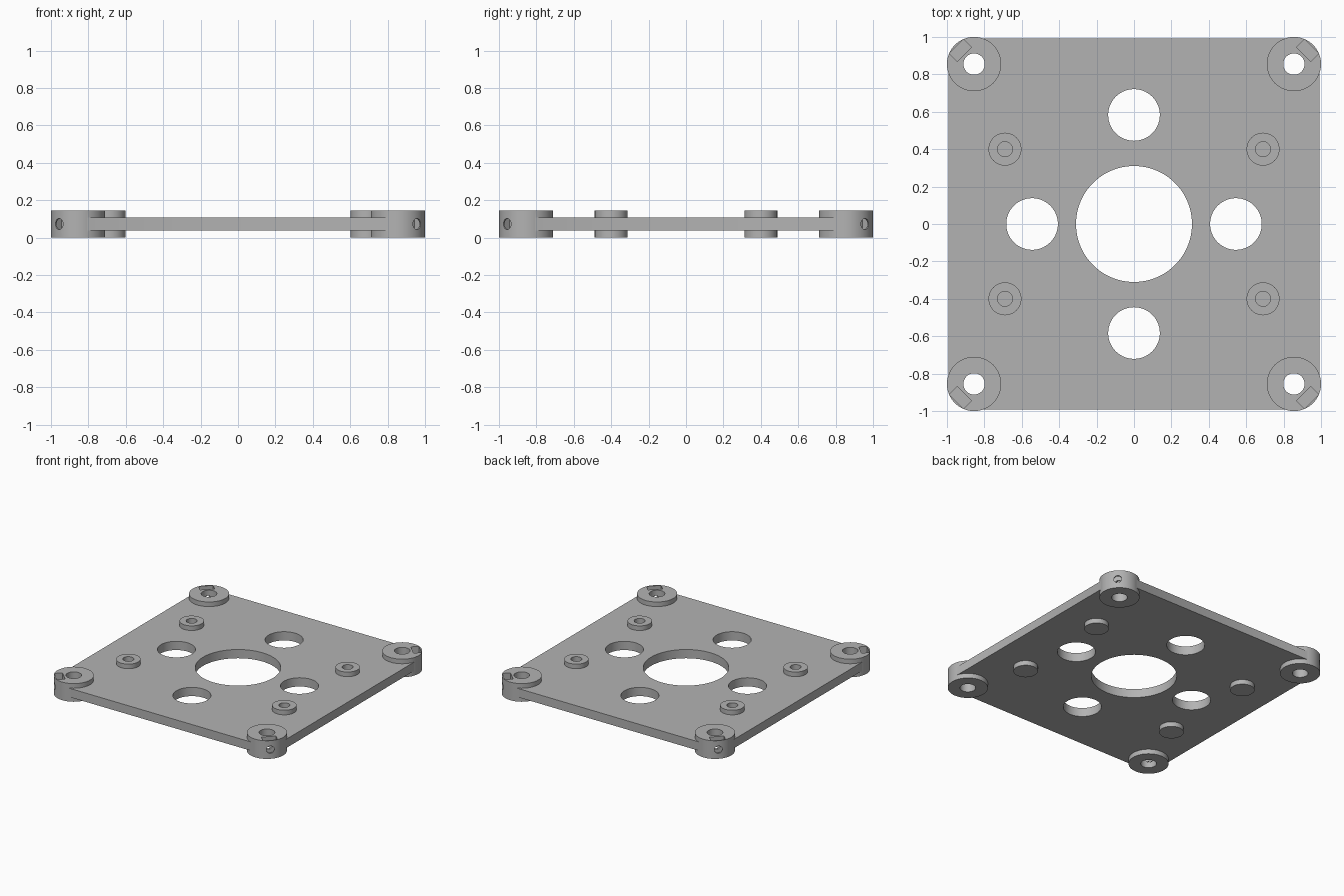
import bpy, bmesh, math
from mathutils import Matrix, Vector

if "Cube" in bpy.data.objects:
    bpy.data.objects.remove(bpy.data.objects["Cube"])

BASE, TOP = 0.0, 0.145           # boss heights
PLATE_Z = (0.038, 0.108)
EDGE, CORNER, BOSS_R = 0.992, 0.855, 0.145
CORNERS = [(sx * CORNER, sy * CORNER) for sx in (-1, 1) for sy in (-1, 1)]
STANDOFFS = [(sx * 0.69, sy * 0.40) for sx in (-1, 1) for sy in (-1, 1)]

grey = bpy.data.materials.new("grey")
grey.diffuse_color = (0.45, 0.45, 0.45, 1)
grey.use_nodes = True
grey.node_tree.nodes["Principled BSDF"].inputs["Base Color"].default_value = grey.diffuse_color


def finish(bm, name):
    bmesh.ops.recalc_face_normals(bm, faces=bm.faces)
    mesh = bpy.data.meshes.new(name)
    bm.to_mesh(mesh)
    bm.free()
    ob = bpy.data.objects.new(name, mesh)
    mesh.materials.append(grey)
    bpy.context.collection.objects.link(ob)
    return ob


def cylinder(bm, x, y, r, z0, z1, n=64):
    bmesh.ops.create_cone(bm, cap_ends=True, segments=n, radius1=r, radius2=r, depth=z1 - z0,
                          matrix=Matrix.Translation((x, y, (z0 + z1) / 2)))


def boolean(target, bm, operation):
    tool = finish(bm, "helper")
    tool.hide_render = True
    mod = target.modifiers.new("cut", 'BOOLEAN')
    mod.operation, mod.object, mod.solver = operation, tool, 'EXACT'
    bpy.context.view_layer.objects.active = target
    bpy.ops.object.modifier_apply(modifier=mod.name)
    bpy.data.objects.remove(tool, do_unlink=True)


# Plate, its corners tucked inside the corner bosses
bm = bmesh.new()
outline = []
for sx, sy in ((1, 1), (-1, 1), (-1, -1), (1, -1)):
    pair = [(sx * EDGE, sy * CORNER), (sx * CORNER, sy * EDGE)]
    outline += pair if sx * sy > 0 else pair[::-1]
face = bm.faces.new([bm.verts.new((x, y, PLATE_Z[0])) for x, y in outline])
side = bmesh.ops.extrude_face_region(bm, geom=[face])
bmesh.ops.translate(bm, vec=(0, 0, PLATE_Z[1] - PLATE_Z[0]),
                    verts=[v for v in side["geom"] if isinstance(v, bmesh.types.BMVert)])
plate = finish(bm, "mounting_plate")

# Corner bosses and small standoffs
bm = bmesh.new()
for x, y in CORNERS:
    cylinder(bm, x, y, BOSS_R, BASE, TOP, 96)
for x, y in STANDOFFS:
    cylinder(bm, x, y, 0.088, BASE, TOP)
boolean(plate, bm, 'UNION')

# Through holes, and blind holes in the standoffs
bm = bmesh.new()
cylinder(bm, 0, 0, 0.31, -0.1, 0.3, 128)
for x, y in ((0.545, 0), (-0.545, 0), (0, 0.583), (0, -0.583)):
    cylinder(bm, x, y, 0.138, -0.1, 0.3, 96)
for x, y in CORNERS:
    cylinder(bm, x, y, 0.057, -0.1, 0.3)
for x, y in STANDOFFS:
    cylinder(bm, x, y, 0.04, 0.04, 0.3, 48)
boolean(plate, bm, 'DIFFERENCE')

# Set screw holes running diagonally into each corner hole
bm = bmesh.new()
for x, y in CORNERS:
    out = Vector((x, y, 0)).normalized()
    mid = Vector((x, y, TOP / 2)) + out * 0.1
    bmesh.ops.create_cone(bm, cap_ends=True, segments=32, radius1=0.029, radius2=0.029, depth=0.2,
                          matrix=Matrix.Translation(mid) @ out.to_track_quat('Z', 'Y').to_matrix().to_4x4())
boolean(plate, bm, 'DIFFERENCE')

# Nut slots open at the top of each corner boss
bm = bmesh.new()
for x, y in CORNERS:
    out = Vector((x, y, 0)).normalized()
    mid = Vector((x, y, 0.118)) + out * 0.103
    bmesh.ops.create_cube(bm, size=1, matrix=Matrix.Translation(mid)
                          @ Matrix.Rotation(math.atan2(y, x), 4, 'Z')
                          @ Matrix.Diagonal((0.06, 0.108, 0.2, 1)))
boolean(plate, bm, 'DIFFERENCE')

plate.select_set(True)
bpy.context.view_layer.objects.active = plate
bpy.ops.object.shade_smooth_by_angle(angle=math.radians(30))
